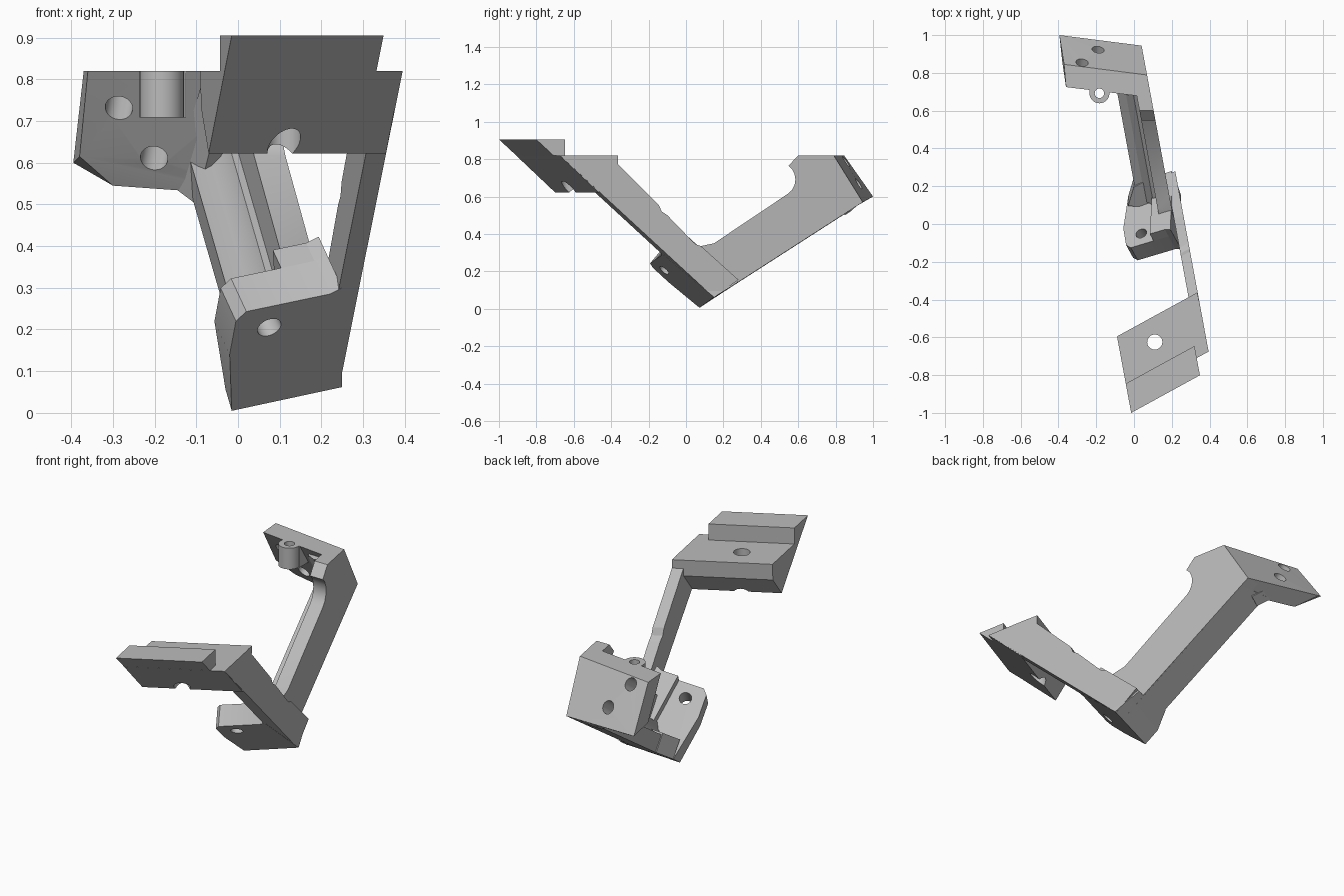
import bpy, bmesh, math
from mathutils import Vector as V

cube = bpy.data.objects.get("Cube")
if cube:
    bpy.data.objects.remove(cube, do_unlink=True)

grey = bpy.data.materials.new("plain grey")
grey.use_nodes = True
grey.diffuse_color = (0.5, 0.5, 0.5, 1)
grey.node_tree.nodes["Principled BSDF"].inputs["Base Color"].default_value = (0.5, 0.5, 0.5, 1)

# Main directions of the bracket
SKEW = 0.185                                   # the long sides run slightly across y
FRONT_IN = V((-0.333, 0.606, 0.722))           # into the front face
FLOOR_IN = V((-0.011, -0.542, 0.840))          # up from the rear arm's underside
REAR_OUT = V((0.105, 0.818, 0.565))            # out of the rear mounting face
CROSS = V((0.877, 0.48, 0))                    # across the front head
FRONT_PT = V((-0.015, -1, 0.905))
FLOOR_PT = V((-0.015, 0.07, 0.005))


def loft(name, start, end):
    """Solid between two matching outlines."""
    bm = bmesh.new()
    a = [bm.verts.new(p) for p in start]
    b = [bm.verts.new(p) for p in end]
    n = len(a)
    bm.faces.new(a)
    bm.faces.new(b)
    for i in range(n):
        j = (i + 1) % n
        bm.faces.new((a[i], a[j], b[j], b[i]))
    bmesh.ops.recalc_face_normals(bm, faces=bm.faces)
    mesh = bpy.data.meshes.new(name)
    bm.to_mesh(mesh)
    bm.free()
    mesh.materials.append(grey)
    ob = bpy.data.objects.new(name, mesh)
    bpy.context.collection.objects.link(ob)
    return ob


def sweep(name, outline, move):
    return loft(name, outline, [p + V(move) for p in outline])


def on_side(offset, pts):
    """(y, z) points on a skewed vertical side plane."""
    return [V((offset - SKEW * y, y, z)) for y, z in pts]


def on_front(pts):
    """(x, z) points on the sloping front face."""
    n, p = FRONT_IN, FRONT_PT
    return [V((x, p.y - (n.x * (x - p.x) + n.z * (z - p.z)) / n.y, z)) for x, z in pts]


def on_floor(x, y):
    n, p = FLOOR_IN, FLOOR_PT
    return V((x, y, p.z - (n.x * (x - p.x) + n.y * (y - p.y)) / n.z))


def cylinder(name, a, b, r):
    a, b = V(a), V(b)
    side = (b - a).orthogonal().normalized()
    up = (b - a).normalized().cross(side)
    ring = [r * (side * math.cos(t) + up * math.sin(t))
            for t in (math.tau * i / 32 for i in range(32))]
    return loft(name, [a + v for v in ring], [b + v for v in ring])


def drill(parts, a, b, r):
    tool = cylinder("drill", a, b, r)
    tool.hide_render = True
    for ob in parts:
        mod = ob.modifiers.new("hole", "BOOLEAN")
        mod.operation, mod.solver, mod.object = "DIFFERENCE", "EXACT", tool
        bpy.context.view_layer.objects.active = ob
        bpy.ops.object.modifier_apply(modifier=mod.name)
    bpy.data.objects.remove(tool, do_unlink=True)


# Front head with its raised lip
head = sweep("front_head", on_side(-0.2, [
    (-0.909, 0.82), (-0.7, 0.622), (-0.6, 0.735), (-0.595, 0.82)]), CROSS * 0.485)
lip = sweep("front_lip", on_side(-0.2, [
    (-1, 0.905), (-0.905, 0.817), (-0.845, 0.817), (-0.845, 0.905)]), CROSS * 0.415)
drill([head], (0.11, -0.625, 0.5), (0.11, -0.625, 0.95), 0.04)

# Front arm, a thin side wall from the head down to the foot
sweep("front_arm", on_side(0.27, [
    (-0.675, 0.82), (0.15, 0.06), (0.28, 0.155), (0.08, 0.335), (0.05, 0.345),
    (-0.1, 0.5), (-0.13, 0.52), (-0.145, 0.555), (-0.41, 0.82)]), CROSS * -0.055)

# Foot: a shallow screw block and a deeper block beside the arm
foot_front = on_front([(-0.015, 0.005), (0.25, 0.062), (0.25, 0.3), (0.22, 0.285),
                       (0.02, 0.243), (-0.005, 0.22), (-0.02, 0.14)])
foot_back = [p + FRONT_IN * 0.11 for p in foot_front]
foot_back[0] = on_floor(-0.03, 0.15)
foot_back[1] = on_floor(0.22, 0.24)
foot = loft("foot", foot_front, foot_back)

deep_front = on_front([(0.12, 0.035), (0.25, 0.062), (0.25, 0.3), (0.22, 0.285), (0.14, 0.268)])
deep_back = [p + FRONT_IN * 0.17 for p in deep_front]
deep_back[0] = on_floor(0.1, 0.25)
deep_back[1] = on_floor(0.2, 0.28)
loft("foot_root", deep_front, deep_back)
hole = on_front([(0.075, 0.205)])[0]
drill([foot], hole - FRONT_IN * 0.1, hole + FRONT_IN * 0.25, 0.03)

# Rear arm: outer wall with a rounded inner corner under the rear head
corner = [(0.51 + 0.075 * math.cos(t), 0.69 + 0.085 * math.sin(t))
          for t in (math.radians(a) for a in range(60, -61, -20))]
sweep("rear_arm_wall", on_side(0.215, [
    (0.2, 0.092), (0.945, 0.57), (0.79, 0.82), (0.6, 0.82)] + corner +
    [(0.15, 0.35), (0.08, 0.335), (0.0, 0.28)]), (-0.075, 0, 0))

# Rear arm: floor with a soft fillet up to the wall
section = [(0, 0), (0.16, 0), (0.16, 0.15), (0.09, 0.15), (0.07, 0.115),
           (0.045, 0.096), (0.015, 0.09), (0, 0.09)]


def floor_ring(y):
    x0 = 0.05 - SKEW * y
    return [on_floor(x0 + dx, y) + FLOOR_IN * h for dx, h in section]


loft("rear_arm_floor", floor_ring(0.17), floor_ring(0.9))

# Flare where the floor meets the foot
flare = [on_floor(x, y) for x, y in [(0.1, 0.14), (0.1, 0.3), (0.0, 0.25), (-0.03, 0.15)]]
sweep("rear_arm_flare", flare, FLOOR_IN * 0.1)

# Rear head: sloping mounting plate with a cut lower corner
plate = loft("rear_head",
             [V(p) for p in [(-0.37, 0.845, 0.82), (-0.395, 1, 0.6), (-0.38, 0.998, 0.599),
                             (0.035, 0.945, 0.57), (0.06, 0.79, 0.82)]],
             [V(p) for p in [(-0.36, 0.725, 0.82), (-0.38, 0.86, 0.615), (-0.3, 0.905, 0.545),
                             (0.05, 0.86, 0.52), (0.085, 0.67, 0.82)]])
for spot in [(-0.275, 0.855, 0.788), (-0.19, 0.925, 0.671)]:
    drill([plate], V(spot) + REAR_OUT * 0.1, V(spot) - REAR_OUT * 0.3, 0.033)

# Gusset joining the rear arm to the rear head
sweep("rear_gusset", [V(p) for p in [(-0.16, 0.9, 0.545), (-0.1, 0.85, 0.5), (-0.03, 0.68, 0.78),
                                     (-0.09, 0.71, 0.78)]], (0.06, 0.03, 0.02))

# Upright screw boss and its neck on the rear head
boss = cylinder("screw_boss", (-0.183, 0.692, 0.708), (-0.183, 0.692, 0.82), 0.053)
neck = sweep("boss_neck", [V((x, y, 0.708)) for x, y in [
    (-0.236, 0.695), (-0.125, 0.695), (-0.125, 0.79), (-0.236, 0.79)]], (0, 0, 0.112))
drill([boss, neck, plate], (-0.183, 0.692, 0.68), (-0.183, 0.692, 0.86), 0.025)

# Smooth the round parts, keep the hard edges
bpy.ops.object.select_all(action="DESELECT")
for ob in [head, foot, plate, boss, neck, bpy.data.objects["rear_arm_wall"],
           bpy.data.objects["rear_arm_floor"]]:
    ob.select_set(True)
    bpy.context.view_layer.objects.active = ob
bpy.ops.object.shade_smooth_by_angle(angle=math.radians(25))
